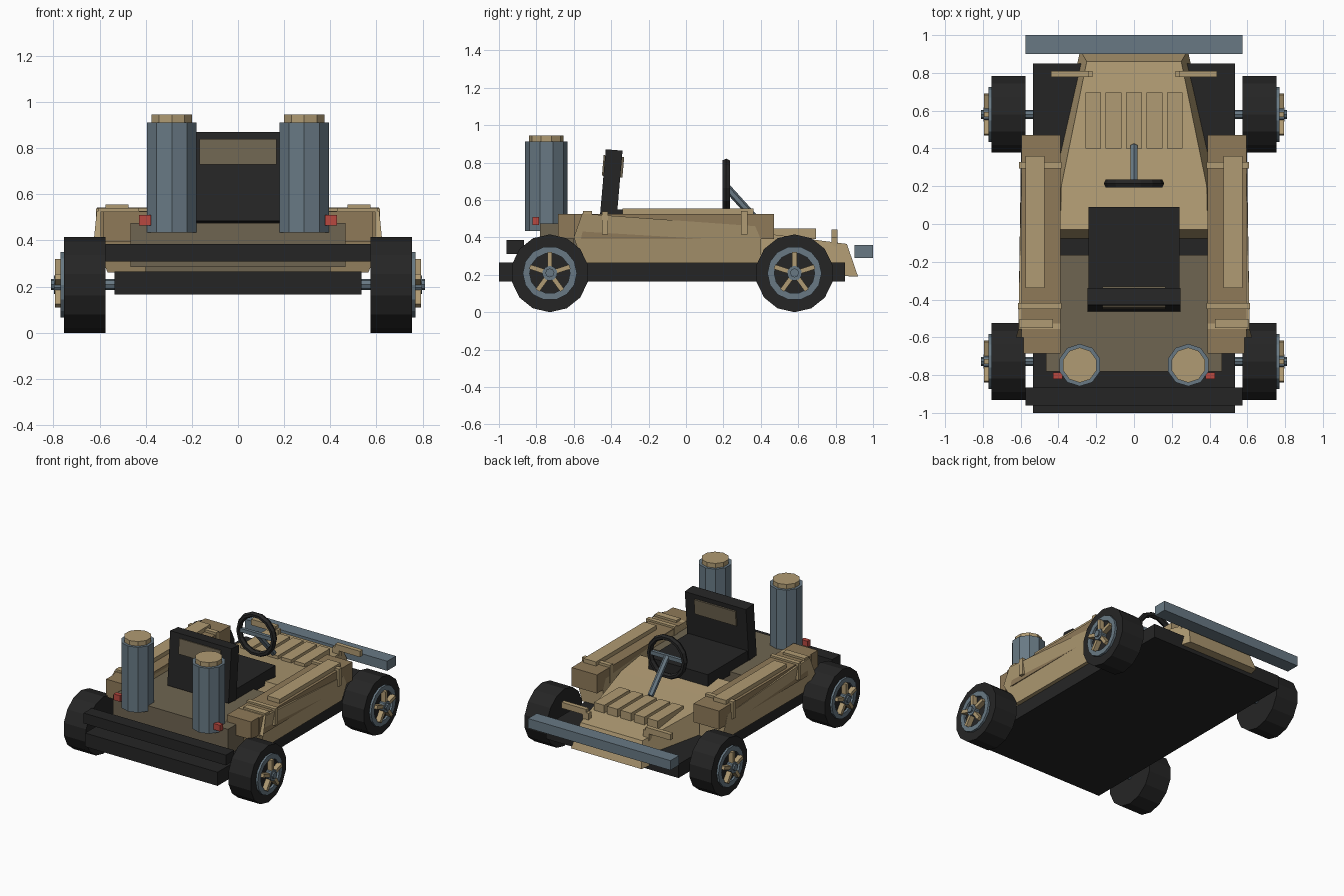
import bpy, bmesh, math
from mathutils import Matrix, Vector

if "Cube" in bpy.data.objects:
    bpy.data.objects.remove(bpy.data.objects["Cube"])


def material(name, rgb):
    m = bpy.data.materials.new(name)
    lin = [((c / 255 + 0.055) / 1.055) ** 2.4 for c in rgb]
    m.diffuse_color = (*lin, 1)
    m.use_nodes = True
    m.node_tree.nodes["Principled BSDF"].inputs["Base Color"].default_value = m.diffuse_color
    return m


LIGHT = material("light tan", (176, 155, 115))
MID = material("mid tan", (143, 122, 89))
DARK = material("dark tan", (111, 101, 81))
BLUE = material("blue grey", (104, 121, 132))
BLACK = material("black", (37, 37, 37))
RED = material("red", (184, 72, 64))


def finish(name, bm, mat):
    bmesh.ops.recalc_face_normals(bm, faces=bm.faces)
    me = bpy.data.meshes.new(name)
    bm.to_mesh(me)
    bm.free()
    me.materials.append(mat)
    ob = bpy.data.objects.new(name, me)
    bpy.context.collection.objects.link(ob)
    return ob


def box(name, x, y, z, mat, tilt=0):
    """Box from three (low, high) ranges, tilted about x at its centre."""
    bm = bmesh.new()
    bmesh.ops.create_cube(bm, size=1)
    size = [b - a for a, b in (x, y, z)]
    mid = Vector([(a + b) / 2 for a, b in (x, y, z)])
    bm.transform(Matrix.Translation(mid) @ Matrix.Rotation(math.radians(tilt), 4, 'X')
                 @ Matrix.Diagonal((*size, 1)))
    return finish(name, bm, mat)


def rod(name, a, b, r, n, mat, spin=0):
    """Cylinder between two points."""
    a, b = Vector(a), Vector(b)
    bm = bmesh.new()
    bmesh.ops.create_cone(bm, cap_ends=True, segments=n, radius1=r, radius2=r, depth=(b - a).length)
    q = (b - a).to_track_quat('Z', 'Y').to_matrix().to_4x4()
    bm.transform(Matrix.Translation((a + b) / 2) @ q @ Matrix.Rotation(spin, 4, 'Z'))
    return finish(name, bm, mat)


def loft(name, sections, mat):
    """Closed solid through equal-length point loops."""
    bm = bmesh.new()
    loops = [[bm.verts.new(p) for p in s] for s in sections]
    n = len(loops[0])
    for p, q in zip(loops, loops[1:]):
        for i in range(n):
            bm.faces.new((p[i], p[(i + 1) % n], q[(i + 1) % n], q[i]))
    bm.faces.new(loops[0])
    bm.faces.new(loops[-1])
    return finish(name, bm, mat)


def ring(name, centre, axis, profile, n, mat):
    """Closed (radius, offset) profile spun round an axis."""
    bm = bmesh.new()
    rows = [[bm.verts.new((r * math.cos(t), r * math.sin(t), o)) for r, o in profile]
            for t in [2 * math.pi * i / n for i in range(n)]]
    k = len(profile)
    for i in range(n):
        p, q = rows[i], rows[(i + 1) % n]
        for j in range(k):
            bm.faces.new((p[j], p[(j + 1) % k], q[(j + 1) % k], q[j]))
    q = Vector(axis).to_track_quat('Z', 'Y').to_matrix().to_4x4()
    bm.transform(Matrix.Translation(centre) @ q)
    return finish(name, bm, mat)


# Chassis, bumpers and rear deck
box("chassis", (-.535, .535), (-1, .85), (.165, .265), BLACK)
box("rear_bumper", (-.575, .575), (-.96, -.865), (.31, .385), BLACK)
box("front_bumper", (-.575, .575), (.9, 1), (.29, .36), BLUE)
box("rear_deck", (-.465, .465), (-.78, -.6), (.285, .475), DARK)
box("seat_deck", (-.4, .4), (-.6, -.165), (.265, .475), DARK)


# Tapered nose
def nose_section(yb, zb, wb, yt, zt, wt):
    return [(-wb, yb, zb), (wb, yb, zb), (wt, yt, zt), (-wt, yt, zt)]


loft("nose", [nose_section(.92, .19, .285, .86, .365, .25),
              nose_section(.2, .22, .44, .2, .45, .385),
              nose_section(-.08, .255, .42, -.03, .48, .39)], LIGHT)
for i in range(5):
    x = (i - 2) * .108
    box(f"nose_slat_{i}", (x - .042, x + .042), (.4, .695), (.39, .447), LIGHT)

for s, side in ((-1, "left"), (1, "right")):
    def sbox(name, x, y, z, mat):
        box(f"{side}_{name}", sorted((s * x[0], s * x[1])), y, z, mat)

    # Side pod with top plate, straps and outer panel
    sbox("pod", (.39, .595), (-.6, .47), (.39, .525), MID)
    sbox("pod_tail", (.39, .585), (-.685, -.6), (.395, .525), MID)
    sbox("pod_plate", (.475, .575), (-.34, .36), (.52, .555), LIGHT)
    sbox("front_strap", (.385, .61), (.295, .328), (.415, .542), LIGHT)
    sbox("rear_strap", (.385, .615), (-.45, -.417), (.415, .538), LIGHT)
    sbox("pod_rear_pad", (.43, .605), (-.55, -.502), (.52, .54), LIGHT)
    outline = [(-.6, .4), (-.555, .527), (.37, .46), (.4, .39), (.4, .262), (-.55, .262)]
    widths = [.625, .612, .595, .598, .56, .565]
    loft(f"{side}_side_panel", [[(s * .39, y, z) for y, z in outline],
                                [(s * w, y, z) for w, (y, z) in zip(widths, outline)]], LIGHT)

    # Nose bracket, tail light and canister
    sbox("nose_bracket", (.24, .44), (.778, .81), (.4, .443), LIGHT)
    sbox("nose_bracket_foot", (.22, .27), (.778, .81), (.35, .42), LIGHT)
    sbox("tail_light", (.378, .43), (-.82, -.787), (.465, .51), RED)
    x = s * .287
    rod(f"{side}_canister", (x, -.747, .435), (x, -.747, .912), .1125, 10, BLUE)
    rod(f"{side}_canister_cap", (x, -.747, .9), (x, -.747, .945), .093, 10, LIGHT)

    # Wheels
    for y, end in ((-.728, "rear"), (.58, "front")):
        tag, z = f"{side}_{end}", .208
        rod(f"{tag}_tyre", (s * .575, y, z), (s * .755, y, z), .208, 14, BLACK)
        ring(f"{tag}_rim", (s * .755, y, z), (s, 0, 0),
             [(.108, -.01), (.145, -.01), (.145, .015), (.108, .015)], 14, BLUE)
        bm = bmesh.new()
        for i in range(5):
            bmesh.ops.create_cube(bm, size=1, matrix=Matrix.Translation((s * .775, y, z))
                                  @ Matrix.Rotation(i * math.tau / 5, 4, 'X')
                                  @ Matrix.Translation((0, 0, .07))
                                  @ Matrix.Diagonal((.036, .025, .085, 1)))
        finish(f"{tag}_spokes", bm, LIGHT)
        rod(f"{tag}_hub", (s * .75, y, z), (s * .798, y, z), .04, 10, BLUE)

# Axles
for y, end in ((-.728, "rear"), (.58, "front")):
    rod(f"{end}_axle", (-.81, y, .21), (.81, y, .21), .024, 8, BLUE)

# Seat
box("seat_cushion", (-.24, .24), (-.38, .09), (.45, .55), BLACK)
box("seat_back", (-.247, .247), (-.446, -.356), (.48, .868), BLACK, -5)
box("seat_back_panel", (-.167, .167), (-.445, -.335), (.725, .835), DARK, -5)

# Steering wheel, crossbar and column
ring("steering_wheel", (0, .215, .665), (0, 1, 0),
     [(.122, 0), (.132, -.021), (.15, -.021), (.16, 0), (.15, .021), (.132, .021)], 14, BLACK)
box("steering_crossbar", (-.13, .13), (.203, .227), (.652, .68), BLUE)
rod("steering_column", (0, .215, .67), (0, .41, .455), .021, 6, BLUE)
